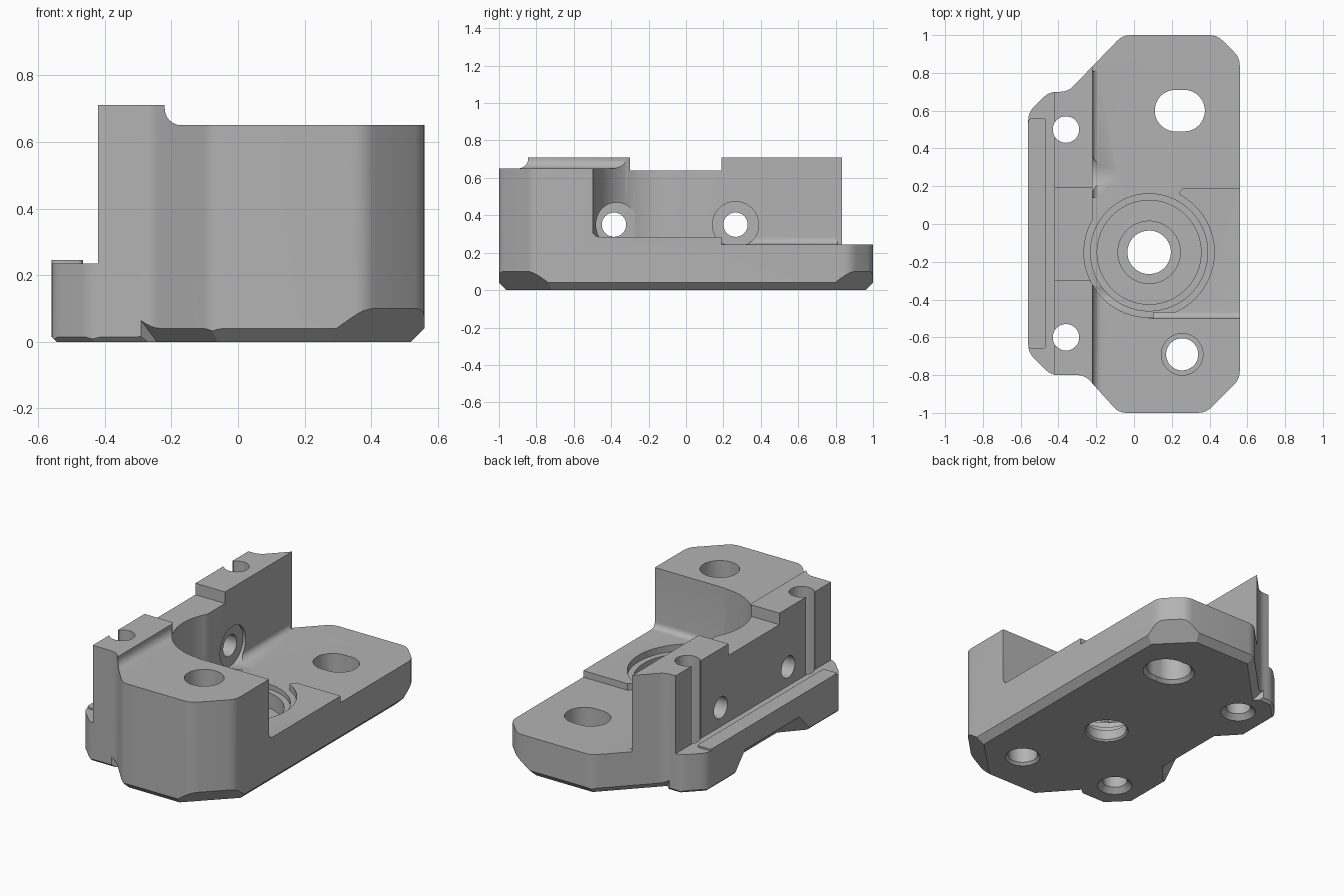
import bpy, bmesh, math
from mathutils import Vector, Matrix

if "Cube" in bpy.data.objects:
    bpy.data.objects.remove(bpy.data.objects["Cube"], do_unlink=True)

metal = bpy.data.materials.new("plain_grey")
metal.use_nodes = True
GREY = (0.45, 0.45, 0.45, 1)
metal.diffuse_color = GREY
metal.node_tree.nodes["Principled BSDF"].inputs["Base Color"].default_value = GREY


def finish(bm, name):
    bmesh.ops.recalc_face_normals(bm, faces=bm.faces)
    mesh = bpy.data.meshes.new(name)
    bm.to_mesh(mesh)
    bm.free()
    ob = bpy.data.objects.new(name, mesh)
    bpy.context.collection.objects.link(ob)
    mesh.materials.append(metal)
    return ob


def prism(name, points, offset):
    """Extrude a closed loop of 3D points along an offset."""
    bm = bmesh.new()
    face = bm.faces.new([bm.verts.new(p) for p in points])
    out = bmesh.ops.extrude_face_region(bm, geom=[face])
    moved = [v for v in out["geom"] if isinstance(v, bmesh.types.BMVert)]
    bmesh.ops.translate(bm, verts=moved, vec=offset)
    return finish(bm, name)


def plate(name, outline, z0, z1):
    return prism(name, [(x, y, z0) for x, y in outline], (0, 0, z1 - z0))


def box(name, x0, x1, y0, y1, z0, z1):
    return plate(name, [(x0, y0), (x1, y0), (x1, y1), (x0, y1)], z0, z1)


def cone(name, start, end, r0, r1, sides=64):
    a, b = Vector(start), Vector(end)
    turn = (b - a).to_track_quat('Z', 'Y').to_matrix().to_4x4()
    bm = bmesh.new()
    bmesh.ops.create_cone(bm, cap_ends=True, segments=sides, radius1=r0, radius2=r1,
                          depth=(b - a).length,
                          matrix=Matrix.Translation((a + b) / 2) @ turn)
    return finish(bm, name)


def rounded(points, radius):
    """Round every corner of a 2D outline."""
    pts, out = [Vector(p) for p in points], []
    for i, p in enumerate(pts):
        a, b = pts[i - 1] - p, pts[(i + 1) % len(pts)] - p
        r = min(radius, a.length * 0.45, b.length * 0.45)
        s, e = p + a.normalized() * r, p + b.normalized() * r
        for k in range(5):
            t = k / 4
            out.append(tuple(s * (1 - t) ** 2 + p * 2 * t * (1 - t) + e * t * t))
    return out


def combine(tool, operation='DIFFERENCE'):
    mod = body.modifiers.new("combine", 'BOOLEAN')
    mod.operation, mod.solver, mod.object = operation, 'EXACT', tool
    bpy.context.view_layer.objects.active = body
    bpy.ops.object.modifier_apply(modifier=mod.name)
    bpy.data.objects.remove(tool, do_unlink=True)


# Main body
outline = [(-0.06, 1), (0.44, 1), (0.56, 0.88), (0.56, -0.82), (0.38, -1), (-0.08, -1),
           (-0.26, -0.8), (-0.44, -0.8), (-0.56, -0.68), (-0.56, 0.59), (-0.45, 0.7),
           (-0.35, 0.7)]
body = plate("bracket_body", rounded(outline, 0.04), 0, 0.71)

# Bottom edge chamfers: size and end extension for each outline edge
small, medium, large = (0.015, 0.005), (0.04, 0.02), (0.1, 0.2)
sizes = [medium, large, medium, large, medium, medium,
         small, small, small, small, small, medium]
for i, (size, extra) in enumerate(sizes):
    p, q = Vector(outline[i]), Vector(outline[(i + 1) % len(outline)])
    along = (q - p).normalized()
    out = Vector((-along.y, along.x))
    p, q = p - along * extra, q + along * extra
    e = 0.03
    loop = [(p - out * (size + e)).to_3d() - Vector((0, 0, e)),
            (p + out * e).to_3d() + Vector((0, 0, size + e)),
            (p + out * e).to_3d() - Vector((0, 0, e))]
    combine(prism("chamfer_cutter", loop, (q - p).to_3d()))

# Relief under the side ledge
bm = bmesh.new()
for x, y0, y1, z in [(-0.43, -0.26, 0.2, -0.001), (-0.6, -0.45, 0.38, -0.001),
                     (-0.6, -0.3, 0.24, 0.155)]:
    for y in (y0, y1):
        bm.verts.new((x, y, z))
bmesh.ops.convex_hull(bm, input=bm.verts)
combine(finish(bm, "relief_cutter"))

# Side ledge and stepped top
combine(box("ledge_cutter", -0.7, -0.42, -1, 1, 0.235, 1))
arc = [(-0.17 - 0.05 * math.sin(t * math.pi / 12), 0, 0.70 - 0.05 * math.cos(t * math.pi / 12))
       for t in range(7)]
arc = [(x, -1.1, z) for x, _, z in arc]
combine(prism("top_cutter", arc + [(-0.22, -1.1, 1), (0.7, -1.1, 1), (0.7, -1.1, 0.65)],
              (0, 2.2, 0)))
combine(box("wall_notch_cutter", -0.5, -0.2, -0.3, 0.19, 0.64, 1))

# Open floor, raised pad and round pocket
CX, CY = 0.08, -0.15
combine(plate("pad_cutter", [(CX, -0.5), (0.7, -0.5), (0.7, 1.1), (-0.22, 1.1),
                             (-0.22, CY), (CX, CY)], 0.285, 1))
combine(plate("floor_cutter", [(-0.22, CY), (0.24, CY), (0.24, 0.17), (0.26, 0.19),
                               (0.7, 0.19), (0.7, 1.1), (-0.22, 1.1)], 0.245, 1))
combine(cone("pocket_cutter", (CX, CY, 0.245), (CX, CY, 1), 0.345, 0.345, 96))


# Concave fillets along the wall and block
def fillet(corner, u, length, r=0.035):
    c, u, up = Vector(corner), Vector(u), Vector((0, 0, 1))
    loop = [c - (u + up) * 0.01, c + u * r - up * 0.01]
    loop += [c + u * r * (1 - math.sin(a)) + up * r * (1 - math.cos(a))
             for a in [k * math.pi / 12 for k in range(7)]]
    loop += [c + up * r - u * 0.01]
    combine(prism("fillet", loop, length), 'UNION')


fillet((-0.22, 0.14, 0.245), (1, 0, 0), (0, 0.67, 0))
fillet((0.1, -0.5, 0.285), (0, 1, 0), (0.46, 0, 0))

# Stepped centre bore
for r, z in [(0.31, 0.215), (0.275, 0.12), (0.165, 0.07), (0.115, -0.1)]:
    combine(cone("bore_cutter", (CX, CY, z), (CX, CY, 0.4), r, r, 96))


# Vertical holes with countersunk undersides
def hole(x, y, r, flare=0.02):
    combine(cone("hole_cutter", (x, y, -0.1), (x, y, 1), r, r))
    combine(cone("flare_cutter", (x, y, -0.01), (x, y, flare), r + flare + 0.01, r))


hole(CX, CY, 0.115, 0.01)
hole(0.255, -0.69, 0.085, 0.015)
combine(cone("counterbore_cutter", (0.255, -0.69, 0.25), (0.255, -0.69, 1), 0.11, 0.11))
for x in (0.22, 0.265):
    hole(x, 0.6, 0.11)
combine(box("slot_cutter", 0.22, 0.265, 0.49, 0.71, -0.1, 1))
for y in (0.5, -0.6):
    hole(-0.36, y, 0.07, 0.03)
    combine(box("slit_cutter", -0.5, -0.37, y - 0.045, y + 0.045, 0.235, 1))

# Cross holes through the wall with tapered spot faces
for y in (0.265, -0.385):
    combine(cone("cross_cutter", (-0.7, y, 0.35), (0, y, 0.35), 0.065, 0.065))
    combine(cone("spot_cutter", (-0.24, y, 0.35), (0.08, y, 0.35), 0.126, 0.083))

# Thin raised rail on the ledge
rail = plate("ledge_rail", rounded([(-0.56, -0.66), (-0.465, -0.66), (-0.465, 0.56),
                                    (-0.56, 0.56)], 0.02), 0.2349, 0.245)

for ob in (body, rail):
    bpy.ops.object.select_all(action='DESELECT')
    ob.select_set(True)
    bpy.context.view_layer.objects.active = ob
    bpy.ops.object.shade_smooth_by_angle(angle=math.radians(30))
